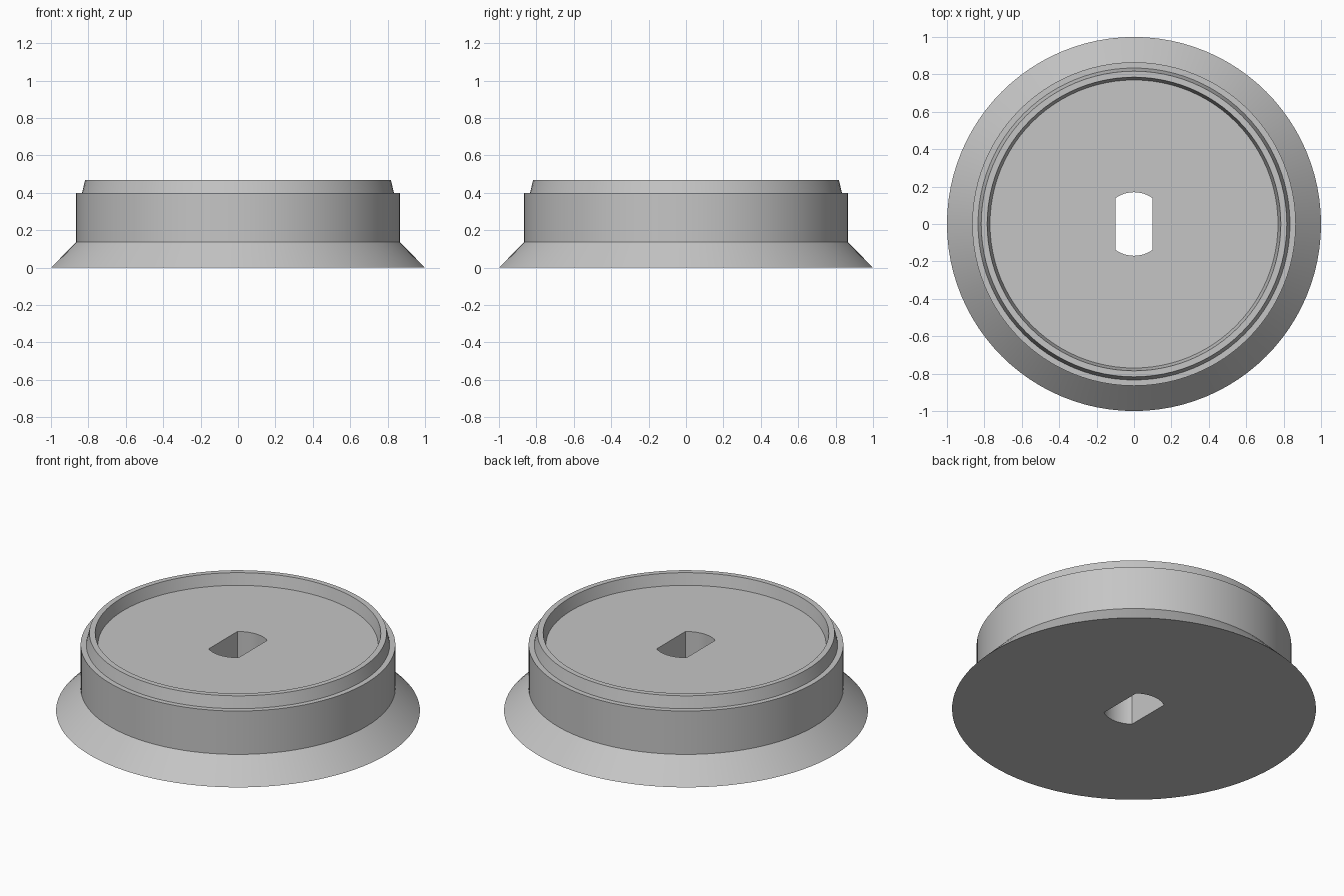
import bpy, bmesh, math

cube = bpy.data.objects.get("Cube")
if cube:
    bpy.data.objects.remove(cube, do_unlink=True)

SEGMENTS = 96
grey = bpy.data.materials.new("plain grey")
grey.use_nodes = True
grey.diffuse_color = (0.56, 0.56, 0.56, 1)
grey.node_tree.nodes["Principled BSDF"].inputs["Base Color"].default_value = grey.diffuse_color


def make_object(name, bm):
    bmesh.ops.recalc_face_normals(bm, faces=bm.faces)
    mesh = bpy.data.meshes.new(name)
    bm.to_mesh(mesh)
    bm.free()
    mesh.materials.append(grey)
    obj = bpy.data.objects.new(name, mesh)
    bpy.context.collection.objects.link(obj)
    return obj


def lathe(name, profile):
    """Stack of rings joined by quads, closed by a flat face at each end."""
    bm = bmesh.new()
    rings = []
    for r, z in profile:
        angles = [2 * math.pi * i / SEGMENTS for i in range(SEGMENTS)]
        rings.append([bm.verts.new((r * math.cos(a), r * math.sin(a), z)) for a in angles])
    for low, high in zip(rings, rings[1:]):
        for i in range(SEGMENTS):
            j = (i + 1) % SEGMENTS
            bm.faces.new((low[i], low[j], high[j], high[i]))
    bm.faces.new(rings[0])
    bm.faces.new(rings[-1])
    return make_object(name, bm)


def slot_prism(name, radius, half_width, bottom, top):
    """Round bar with two flat sides, its arcs facing front and back."""
    bm = bmesh.new()
    spread = math.asin(half_width / radius)
    steps = 12
    outline = []
    for middle in (math.pi / 2, -math.pi / 2):
        for i in range(steps + 1):
            a = middle - spread + 2 * spread * i / steps
            outline.append(bm.verts.new((radius * math.cos(a), radius * math.sin(a), bottom)))
    base = bm.faces.new(outline)
    result = bmesh.ops.extrude_face_region(bm, geom=[base])
    moved = [v for v in result["geom"] if isinstance(v, bmesh.types.BMVert)]
    bmesh.ops.translate(bm, verts=moved, vec=(0, 0, top - bottom))
    return make_object(name, bm)


# Flared base, straight wall, tapered lip and shallow recess
body = lathe("flanged_disc", [
    (1.0, 0), (0.865, 0.137), (0.865, 0.4), (0.834, 0.4),
    (0.817, 0.47), (0.785, 0.47), (0.77, 0.4),
])

# Through slot in the middle
cutter = slot_prism("slot_cutter", 0.17, 0.1, -0.2, 0.8)
cutter.hide_render = True
cut = body.modifiers.new("slot", 'BOOLEAN')
cut.operation = 'DIFFERENCE'
cut.solver = 'EXACT'
cut.object = cutter

bpy.ops.object.select_all(action='DESELECT')
body.select_set(True)
bpy.context.view_layer.objects.active = body
bpy.ops.object.modifier_apply(modifier=cut.name)
bpy.data.objects.remove(cutter, do_unlink=True)
bpy.ops.object.shade_smooth_by_angle(angle=math.radians(15))
